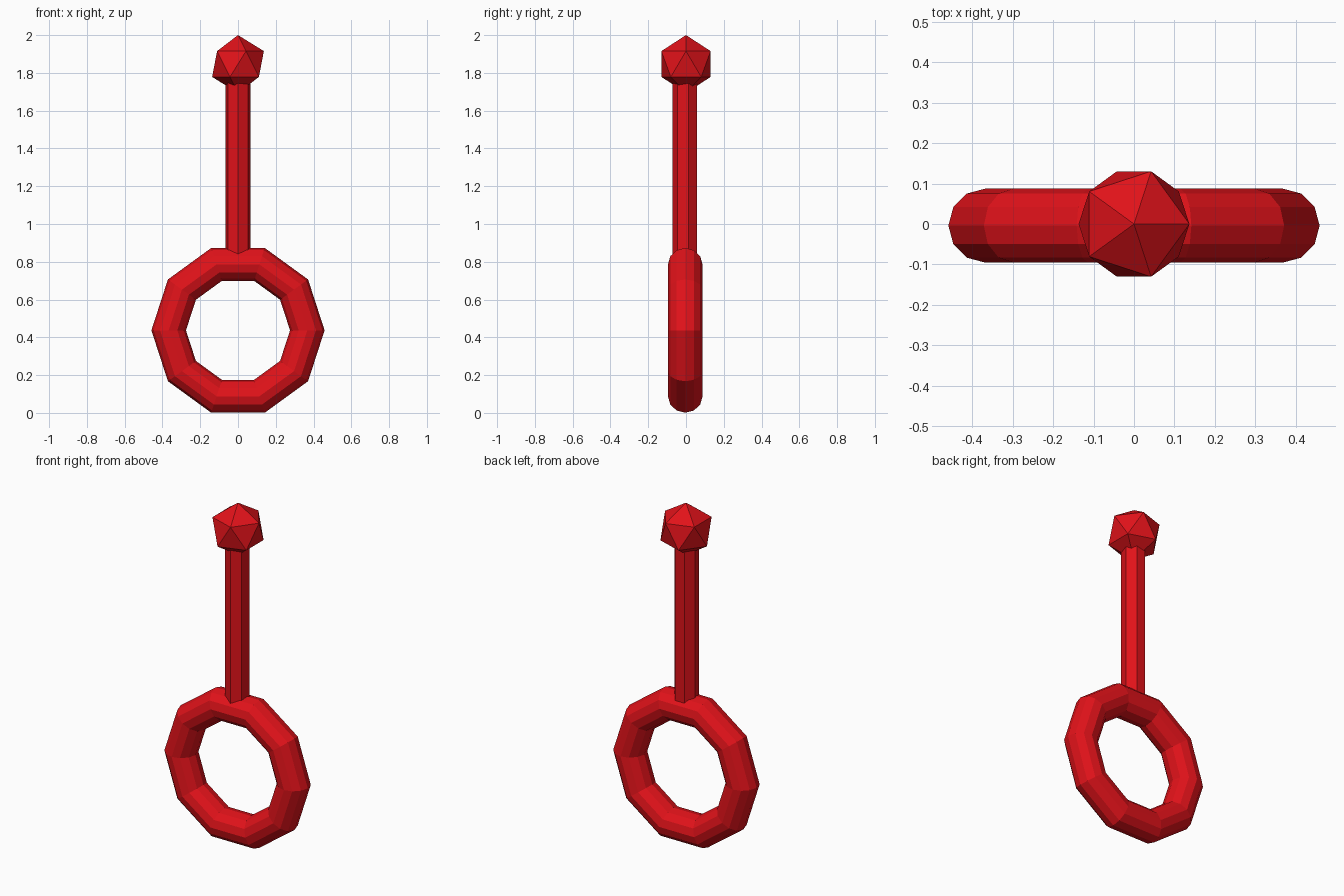
import bpy
from math import pi

if "Cube" in bpy.data.objects:
    bpy.data.objects.remove(bpy.data.objects["Cube"])

red = bpy.data.materials.new("red")
red.diffuse_color = (0.75, 0.006, 0.01, 1)
red.use_nodes = True
red.node_tree.nodes["Principled BSDF"].inputs["Base Color"].default_value = red.diffuse_color


def finish(name):
    obj = bpy.context.object
    obj.name = name
    obj.data.materials.append(red)
    bpy.ops.object.shade_flat()
    return obj


# Ring handle: upright low-poly torus facing the front
bpy.ops.mesh.primitive_torus_add(
    major_segments=10, minor_segments=12, major_radius=0.367, minor_radius=0.0915,
    location=(0, -0.004, 0.437), rotation=(pi / 2, 0, 0))
finish("ring_handle")

# Seven-sided rod, one edge facing the front, ends sunk into ring and knob
bottom, top = 0.77, 1.80
bpy.ops.mesh.primitive_cylinder_add(
    vertices=7, radius=0.068, depth=top - bottom,
    location=(0, -0.003, (bottom + top) / 2), rotation=(0, 0, pi))
finish("rod")

# Faceted knob at the tip
bpy.ops.mesh.primitive_ico_sphere_add(
    subdivisions=1, radius=0.153, location=(0, 0, 1.847))
finish("knob")
